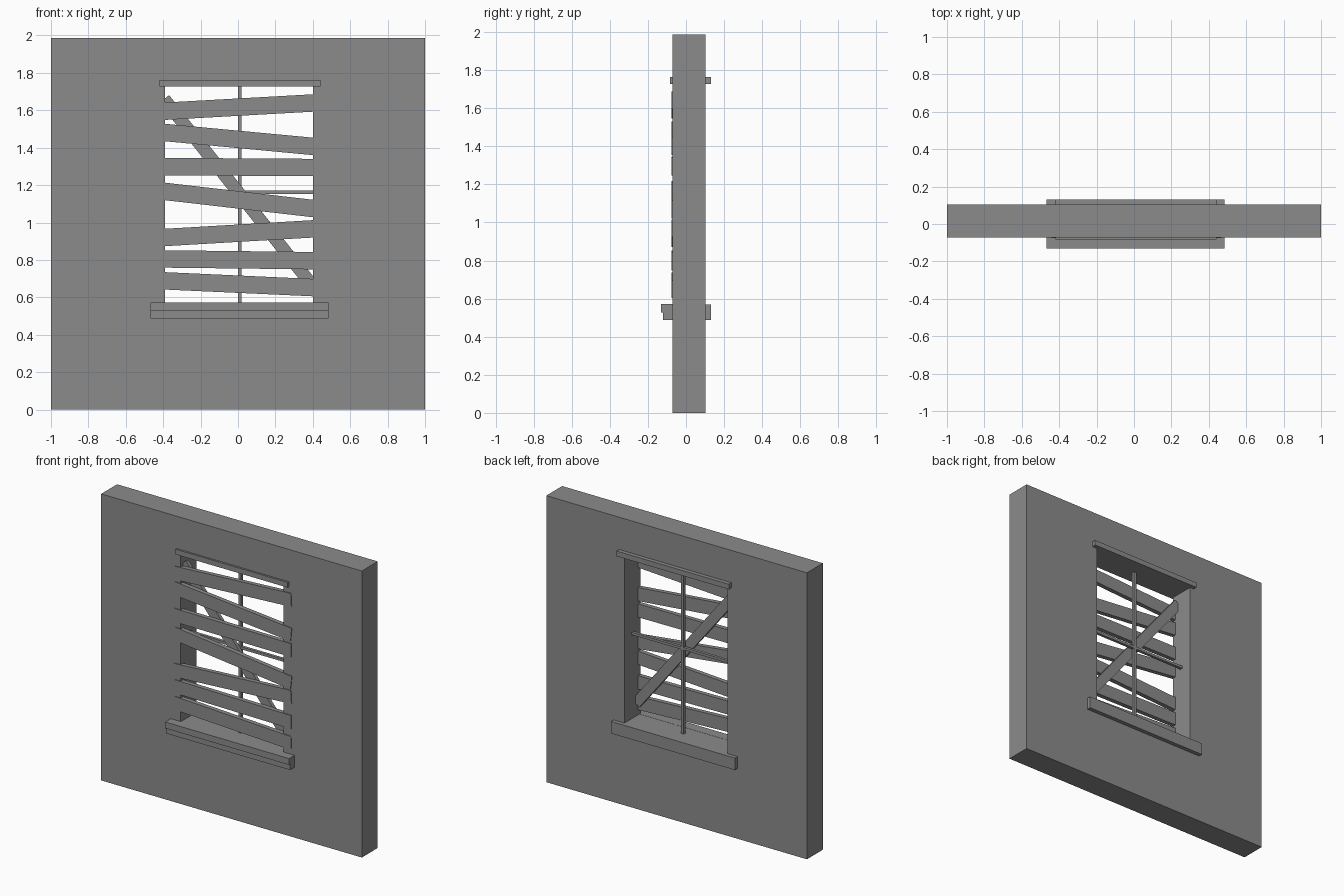
import bpy
import math

default_cube = bpy.data.objects.get("Cube")
if default_cube:
    bpy.data.objects.remove(default_cube, do_unlink=True)

GREY = (0.26, 0.26, 0.26, 1.0)
grey = bpy.data.materials.new("plain grey")
grey.use_nodes = True
grey.diffuse_color = GREY
grey.node_tree.nodes["Principled BSDF"].inputs["Base Color"].default_value = GREY


def box(name, x, y, z):
    """Axis-aligned box from (low, high) pairs."""
    spans = (x, y, z)
    bpy.ops.mesh.primitive_cube_add(size=1, location=[(a + b) / 2 for a, b in spans])
    ob = bpy.context.object
    ob.name = name
    ob.scale = [b - a for a, b in spans]
    bpy.ops.object.transform_apply(location=False, rotation=False, scale=True)
    ob.data.materials.append(grey)
    return ob


def board(name, start, end, width, y):
    """Flat board between two (x, z) points, tilted in the wall plane."""
    dx, dz = end[0] - start[0], end[1] - start[1]
    half = math.hypot(dx, dz) / 2
    ob = box(name, (-half, half), y, (-width / 2, width / 2))
    ob.location.x = (start[0] + end[0]) / 2
    ob.location.z = (start[1] + end[1]) / 2
    ob.rotation_euler.y = -math.atan2(dz, dx)
    return ob


# Wall with a window opening
LEFT, RIGHT = -0.39, 0.40
wall = box("wall", (-1, 1), (-0.071, 0.103), (0, 1.987))
cutter = box("opening_cutter", (LEFT, RIGHT), (-0.5, 0.5), (0.53, 1.745))
cutter.hide_render = True
cut = wall.modifiers.new("opening", "BOOLEAN")
cut.operation = "DIFFERENCE"
cut.solver = "EXACT"
cut.object = cutter
bpy.context.view_layer.objects.active = wall
bpy.ops.object.modifier_apply(modifier=cut.name)
bpy.data.objects.remove(cutter, do_unlink=True)

# Lintel and stepped sill, both running through the wall
box("lintel", (-0.42, 0.44), (-0.084, 0.131), (1.727, 1.763))
box("sill", (-0.467, 0.483), (-0.12, 0.131), (0.487, 0.57))
box("sill_nosing", (-0.467, 0.483), (-0.131, -0.06), (0.527, 0.571))

# Thin window bars
box("vertical_bar", (0.0, 0.02), (0.005, 0.025), (0.56, 1.735))
box("horizontal_bar", (LEFT - 0.01, RIGHT + 0.01), (0.005, 0.025), (1.153, 1.171))

# Crooked planks nailed over the opening: heights at the left and right jambs
PLANKS = [(1.595, 1.639), (1.481, 1.407), (1.299, 1.294), (1.166, 1.075),
          (0.92, 0.966), (0.805, 0.796), (0.688, 0.652)]
for i, (z_left, z_right) in enumerate(PLANKS):
    slope = (z_right - z_left) / (RIGHT - LEFT)
    start = (LEFT - 0.045, z_left - 0.045 * slope)
    end = (RIGHT + 0.06, z_right + 0.06 * slope)
    board(f"plank_{i + 1}", start, end, 0.093, (-0.076, -0.045))

# Diagonal brace behind the planks
board("diagonal_brace", (-0.395, 1.66), (0.40, 0.66), 0.068, (-0.045, -0.02))
